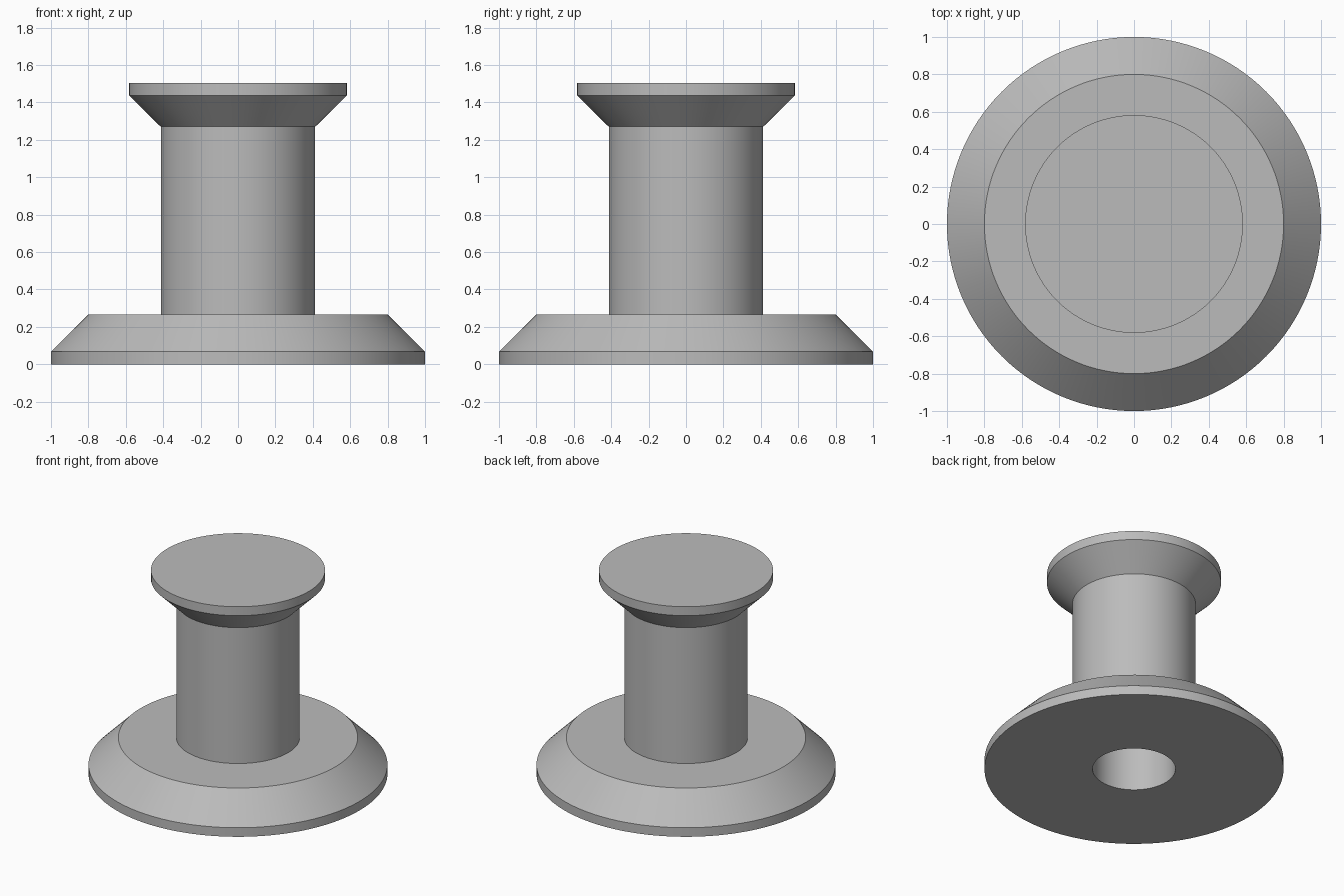
import bpy
import bmesh
import math

cube = bpy.data.objects.get("Cube")
if cube:
    bpy.data.objects.remove(cube, do_unlink=True)

SEGMENTS = 128

# Plain grey
grey = bpy.data.materials.new("plain_grey")
grey.use_nodes = True
colour = (0.5, 0.5, 0.5, 1)
grey.diffuse_color = colour
grey.node_tree.nodes["Principled BSDF"].inputs["Base Color"].default_value = colour

# Closed section (radius, height): blind bore, flared foot, stem and flared cap
profile = [
    (0, 1.27), (0.277, 1.27), (0.277, 0),
    (1, 0), (1, 0.067), (0.8, 0.267),
    (0.413, 0.267), (0.413, 1.27),
    (0.582, 1.437), (0.582, 1.503), (0, 1.503),
]


def lathe(name, section, material):
    """Spin a section about the z axis into one solid."""
    bm = bmesh.new()
    verts = [bm.verts.new((r, 0, z)) for r, z in section]
    edges = [bm.edges.new(pair) for pair in zip(verts, verts[1:])]
    bmesh.ops.spin(bm, geom=verts + edges, cent=(0, 0, 0), axis=(0, 0, 1),
                   angle=math.tau, steps=SEGMENTS, use_merge=True)
    bmesh.ops.remove_doubles(bm, verts=bm.verts[:], dist=0.0001)
    bmesh.ops.recalc_face_normals(bm, faces=bm.faces[:])
    mesh = bpy.data.meshes.new(name)
    bm.to_mesh(mesh)
    bm.free()
    mesh.materials.append(material)
    obj = bpy.data.objects.new(name, mesh)
    bpy.context.collection.objects.link(obj)
    return obj


# Flanged knob, smooth round walls with crisp rims
knob = lathe("flanged_knob", profile, grey)
bpy.ops.object.select_all(action="DESELECT")
knob.select_set(True)
bpy.context.view_layer.objects.active = knob
bpy.ops.object.shade_smooth_by_angle(angle=math.radians(30))
